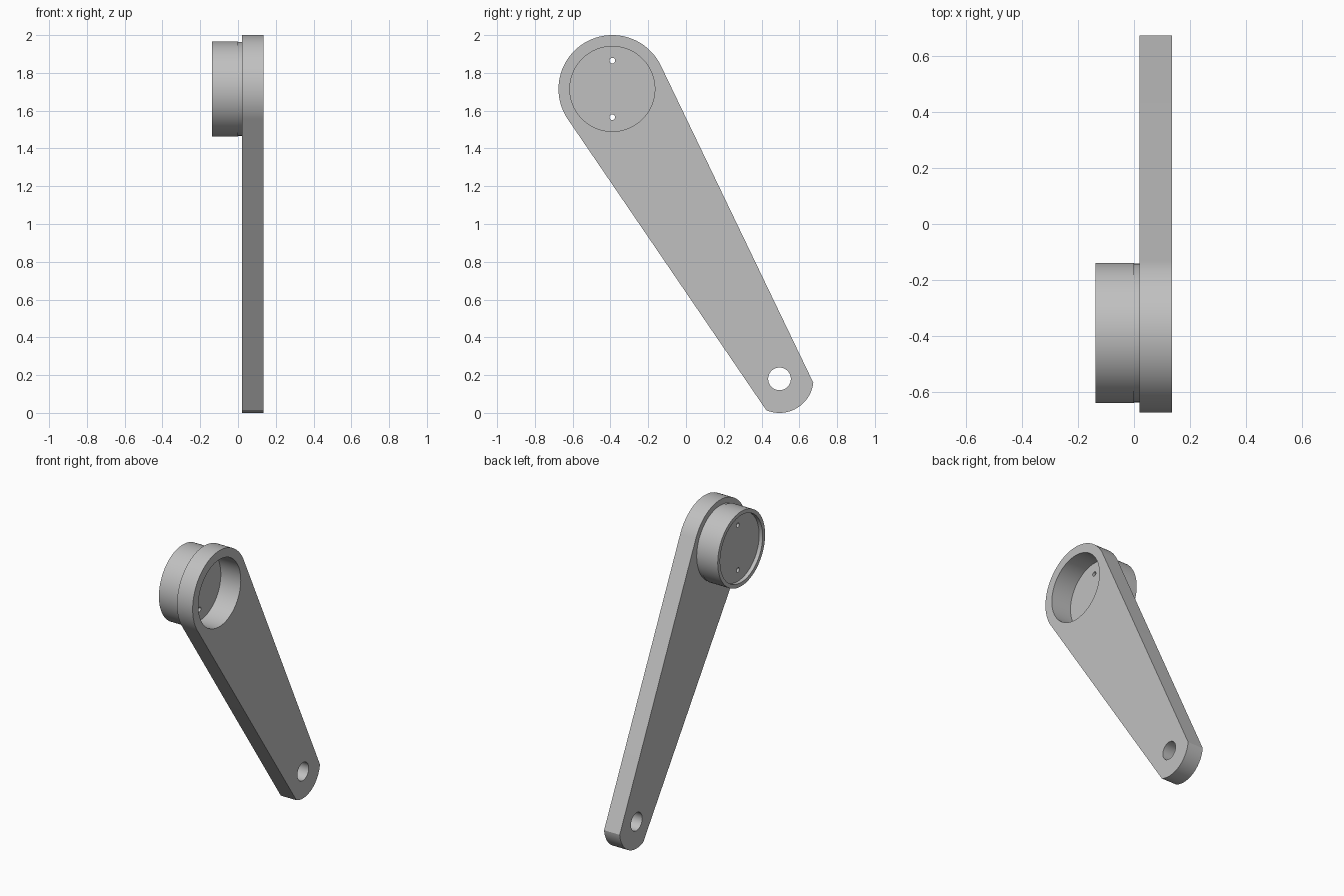
import bpy, bmesh
from math import cos, sin, pi, atan2, hypot, acos
from mathutils import Matrix

cube = bpy.data.objects.get("Cube")
if cube:
    bpy.data.objects.remove(cube, do_unlink=True)

grey = bpy.data.materials.new("plain grey")
grey.use_nodes = True
colour = (0.53, 0.53, 0.53, 1)
grey.diffuse_color = colour
grey.node_tree.nodes["Principled BSDF"].inputs["Base Color"].default_value = colour

HUB = (-0.39, 1.715)      # big end centre (y, z)
PIN = (0.495, 0.18)       # small end centre (y, z)
HUB_R, PIN_R, BORE_R, COLLAR_R = 0.285, 0.18, 0.225, 0.251


def arc(centre, radius, start, end, steps):
    return [(centre[0] + radius * cos(start + (end - start) * i / steps),
             centre[1] + radius * sin(start + (end - start) * i / steps))
            for i in range(steps + 1)]


def circle(centre, radius, steps=96):
    return arc(centre, radius, 0, 2 * pi, steps)[:-1]


def plate(name, loops, x0, x1):
    """Extrude a flat outline with holes along x, from x0 to x1."""
    curve = bpy.data.curves.new(name, 'CURVE')
    curve.dimensions = '2D'
    curve.fill_mode = 'BOTH'
    curve.extrude = (x1 - x0) / 2
    for loop in loops:
        spline = curve.splines.new('POLY')
        spline.points.add(len(loop) - 1)
        for point, (y, z) in zip(spline.points, loop):
            point.co = (y, z, 0, 1)
        spline.use_cyclic_u = True
    temp = bpy.data.objects.new(name + " outline", curve)
    bpy.context.collection.objects.link(temp)
    bpy.context.view_layer.update()
    graph = bpy.context.evaluated_depsgraph_get()
    mesh = bpy.data.meshes.new_from_object(temp.evaluated_get(graph))
    bpy.data.objects.remove(temp, do_unlink=True)
    # Turn the outline upright, weld it and tidy the caps
    bm = bmesh.new()
    bm.from_mesh(mesh)
    bm.transform(Matrix(((0, 0, 1, (x0 + x1) / 2), (1, 0, 0, 0),
                         (0, 1, 0, 0), (0, 0, 0, 1))))
    bmesh.ops.remove_doubles(bm, verts=bm.verts, dist=0.0001)
    bmesh.ops.recalc_face_normals(bm, faces=bm.faces)
    bm.to_mesh(mesh)
    bm.free()
    mesh.materials.clear()
    mesh.materials.append(grey)
    obj = bpy.data.objects.new(name, mesh)
    bpy.context.collection.objects.link(obj)
    bpy.ops.object.select_all(action='DESELECT')
    obj.select_set(True)
    bpy.context.view_layer.objects.active = obj
    bpy.ops.object.shade_smooth_by_angle(angle=pi / 6)
    return obj


# Tapered arm: the sides touch the big end and meet the small end at corners
def tangent_angle(corner, side):
    dy, dz = corner[0] - HUB[0], corner[1] - HUB[1]
    return atan2(dz, dy) + side * acos(HUB_R / hypot(dy, dz))


corner_back, corner_front = (0.674, 0.16), (0.425, 0.014)
start = tangent_angle(corner_back, 1)
end = tangent_angle(corner_front, -1) + 2 * pi
tip_start = atan2(corner_front[1] - PIN[1], corner_front[0] - PIN[0])
tip_end = atan2(corner_back[1] - PIN[1], corner_back[0] - PIN[0])
outline = arc(HUB, HUB_R, start, end, 64) + arc(PIN, PIN_R, tip_start, tip_end, 32)
plate("arm", [outline, circle(HUB, BORE_R), circle(PIN, 0.06, 48)], 0.02, 0.136)

# Collar on the big end, with a fine relief step next to the arm
plate("collar", [circle(HUB, COLLAR_R), circle(HUB, BORE_R)], -0.138, 0.0)
plate("collar_step", [circle(HUB, COLLAR_R - 0.003), circle(HUB, BORE_R)], 0.0, 0.02)

# Web closing the collar, with two small through holes
pin_holes = [circle((HUB[0], HUB[1] + dz), 0.015, 24) for dz in (-0.15, 0.15)]
plate("web", [circle(HUB, BORE_R)] + pin_holes, -0.112, -0.012)
